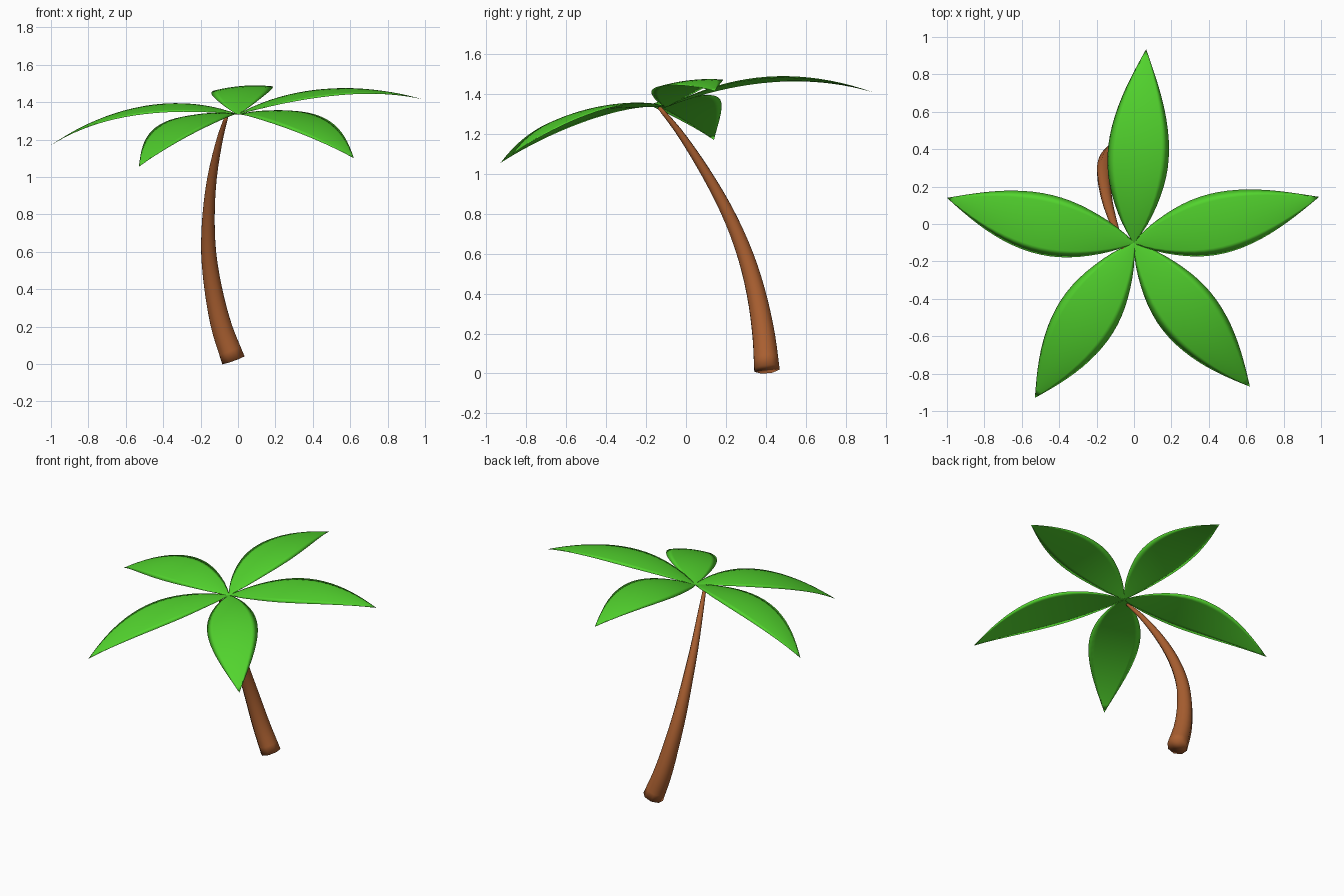
import bpy, bmesh, math
from mathutils import Vector

if "Cube" in bpy.data.objects:
    bpy.data.objects.remove(bpy.data.objects["Cube"])


def material(name, rgb):
    m = bpy.data.materials.new(name)
    m.diffuse_color = (*rgb, 1)
    m.use_nodes = True
    m.node_tree.nodes["Principled BSDF"].inputs["Base Color"].default_value = m.diffuse_color
    return m


brown = material("bark brown", (0.40, 0.115, 0.03))
green = material("leaf green", (0.085, 0.66, 0.027))


def finish(name, bm, mat, angle):
    bmesh.ops.recalc_face_normals(bm, faces=bm.faces)
    me = bpy.data.meshes.new(name)
    bm.to_mesh(me)
    bm.free()
    ob = bpy.data.objects.new(name, me)
    bpy.context.collection.objects.link(ob)
    me.materials.append(mat)
    for o in bpy.context.selected_objects:
        o.select_set(False)
    bpy.context.view_layer.objects.active = ob
    ob.select_set(True)
    bpy.ops.object.shade_smooth_by_angle(angle=math.radians(angle))


def spline(pts, t):
    """Catmull-Rom through equal-length tuples, t in 0..1."""
    f = t * (len(pts) - 1)
    i = min(int(f), len(pts) - 2)
    u = f - i
    p1, p2 = Vector(pts[i]), Vector(pts[i + 1])
    p0 = Vector(pts[i - 1]) if i else 2 * p1 - p2
    p3 = Vector(pts[i + 2]) if i + 2 < len(pts) else 2 * p2 - p1
    return 0.5 * (2 * p1 + (p2 - p0) * u + (2 * p0 - 5 * p1 + 4 * p2 - p3) * u * u
                  + (3 * p1 - p0 - 3 * p2 + p3) * u ** 3)


# Trunk: tapered eight-sided tube along a bent path (x, y, z, radius)
PATH = [(-0.025, 0.405, 0.022, 0.068), (-0.088, 0.388, 0.2, 0.060),
        (-0.132, 0.352, 0.4, 0.051), (-0.157, 0.295, 0.6, 0.043),
        (-0.157, 0.212, 0.8, 0.035), (-0.138, 0.103, 1.0, 0.027),
        (-0.098, -0.027, 1.2, 0.018), (-0.058, -0.135, 1.335, 0.010)]
SIDES, STEPS = 8, 24
bm = bmesh.new()
rings = []
for k in range(STEPS + 1):
    t = k / STEPS
    p = spline(PATH, t)
    tan = (spline(PATH, min(t + 0.01, 1)) - spline(PATH, max(t - 0.01, 0))).to_3d().normalized()
    u = Vector((0, 1, 0)).cross(tan).normalized()
    v = tan.cross(u)
    ring = []
    for j in range(SIDES):
        a = math.tau * (j + 0.5) / SIDES
        ring.append(bm.verts.new(p.to_3d() + p[3] * (u * math.cos(a) + v * math.sin(a))))
    rings.append(ring)
for a, b in zip(rings, rings[1:]):
    for j in range(SIDES):
        n = (j + 1) % SIDES
        bm.faces.new((a[j], a[n], b[n], b[j]))
bm.faces.new(rings[0])
bm.faces.new(rings[-1])
finish("trunk", bm, brown, 100)

# Leaves: thin blades arched from root to tip, almost flat across, soft rim
ROOT = Vector((0, -0.10, 1.335))
WIDTH = [(w, 0) for w in (0.006, 0.068, 0.113, 0.145, 0.162, 0.163,
                          0.150, 0.125, 0.090, 0.047, 0.0)]
LEAVES = {  # name: (tip, arch height, tilt of the blade)
    "right_leaf": ((0.99, 0.145, 1.415), 0.093, (-0.07, -0.12)),
    "back_leaf": ((0.065, 0.935, 1.41), 0.113, (-0.08, -0.12)),
    "left_leaf": ((-1.0, 0.14, 1.17), 0.12, (-0.07, -0.15)),
    "front_left_leaf": ((-0.53, -0.93, 1.055), 0.105, (-0.03, -0.05)),
    "front_right_leaf": ((0.62, -0.87, 1.10), 0.105, (-0.07, -0.10)),
}
N, M = 20, 8
for name, (tip, arch, tilt) in LEAVES.items():
    chord = Vector(tip) - ROOT
    side = Vector((*tilt, 1)).cross(chord).normalized()
    up = chord.cross(side).normalized()
    bm = bmesh.new()
    for dome in (0.09, -0.02):      # upper and lower skin share the rim
        rows = []
        for i in range(N + 1):
            s = i / N
            w = max(spline(WIDTH, s)[0], 0)
            mid = ROOT + chord * s + up * (arch * 4 * s * (1 - s) - 0.09 * w)
            rows.append([])
            for j in range(M + 1):
                c = 2 * j / M - 1
                rows[-1].append(bm.verts.new(mid + side * w * c + up * dome * w * (1 - c * c)))
        for a, b in zip(rows, rows[1:]):
            for j in range(M):
                bm.faces.new((a[j], b[j], b[j + 1], a[j + 1]))
    bmesh.ops.remove_doubles(bm, verts=bm.verts, dist=1e-4)
    finish(name, bm, green, 180)
